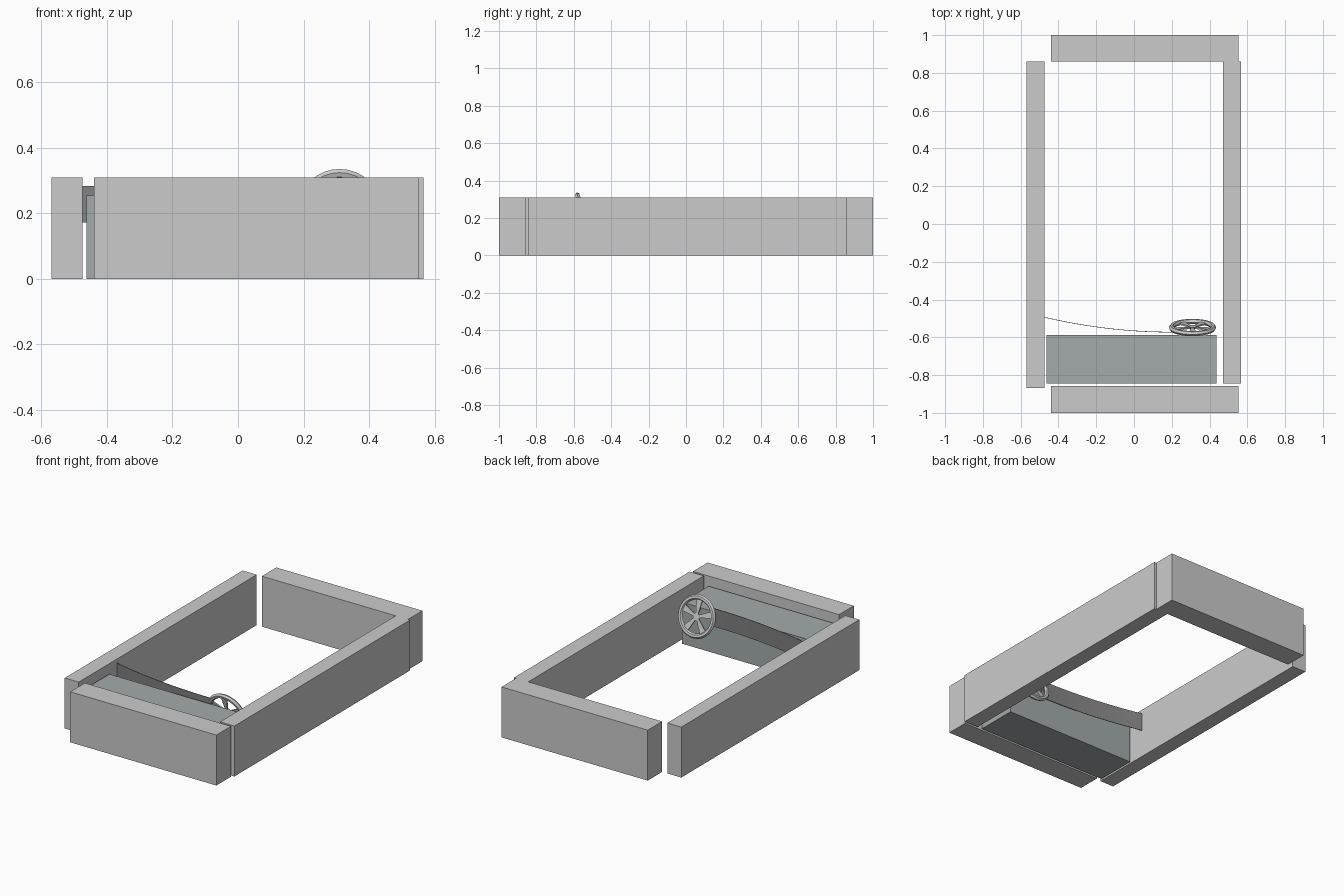
import bpy, bmesh
from math import sin, cos, pi, radians

if "Cube" in bpy.data.objects:
    bpy.data.objects.remove(bpy.data.objects["Cube"])


def material(name, colour):
    m = bpy.data.materials.new(name)
    m.diffuse_color = (*colour, 1)
    m.use_nodes = True
    m.node_tree.nodes["Principled BSDF"].inputs["Base Color"].default_value = m.diffuse_color
    return m


def add_object(name, bm, mat=None):
    bmesh.ops.recalc_face_normals(bm, faces=bm.faces)
    me = bpy.data.meshes.new(name)
    bm.to_mesh(me)
    bm.free()
    ob = bpy.data.objects.new(name, me)
    bpy.context.collection.objects.link(ob)
    if mat:
        me.materials.append(mat)
    return ob


def box(name, x0, x1, y0, y1, z1, mat=None):
    bm = bmesh.new()
    bmesh.ops.create_cube(bm, size=1)
    for v in bm.verts:
        v.co = ((x0 + x1) / 2 + v.co.x * (x1 - x0),
                (y0 + y1) / 2 + v.co.y * (y1 - y0),
                z1 / 2 + v.co.z * z1)
    return add_object(name, bm, mat)


slate = material("slate", (0.37, 0.41, 0.41))
dark = material("dark_grey", (0.22, 0.22, 0.225))
rim_grey = material("rim_grey", (0.6, 0.6, 0.6))

# Enclosing walls
H = 0.31
box("left_wall", -0.57, -0.475, -0.868, 0.86, H)
box("right_wall", 0.47, 0.567, -0.845, 0.86, H)
box("back_wall", -0.44, 0.553, 0.86, 1.0, H)
box("front_wall", -0.44, 0.553, -1.0, -0.858, H)

# Dashboard block
box("dashboard_block", -0.463, 0.438, -0.845, -0.587, 0.255, slate)

# Thin curved dashboard panel
bm = bmesh.new()
previous = None
N = 16
for i in range(N + 1):
    x = -0.475 + 0.695 * i / N
    y = -0.574 + 0.079 * ((0.2 - x) / 0.675) ** 2
    pair = [bm.verts.new((x, y, z)) for z in (0.172, 0.284)]
    if previous:
        bm.faces.new((previous[0], pair[0], pair[1], previous[1]))
    previous = pair
panel = add_object("dashboard_panel", bm, dark)
mod = panel.modifiers.new("thickness", "SOLIDIFY")
mod.thickness = 0.003

# Steering wheel: modelled facing +z, then tipped toward the driver
bm = bmesh.new()
SEG = 32
profile = [(0.125, 0), (0.117, 0.012), (0.103, 0.012),
           (0.095, 0), (0.103, -0.012), (0.117, -0.012)]
rings = [[bm.verts.new((r * cos(2 * pi * i / SEG), r * sin(2 * pi * i / SEG), h))
          for r, h in profile] for i in range(SEG)]
for i in range(SEG):
    a, b = rings[i], rings[(i + 1) % SEG]
    for j in range(6):
        k = (j + 1) % 6
        bm.faces.new((a[j], b[j], b[k], a[k]))
# Hub
bmesh.ops.create_cone(bm, cap_ends=True, segments=16, radius1=0.022,
                      radius2=0.016, depth=0.014)
# Flared spokes
for s in range(5):
    a = pi / 2 + 2 * pi * s / 5
    vs = []
    for h in (-0.004, 0.004):
        for r, w in ((0.014, -0.007), (0.1, -0.02), (0.1, 0.02), (0.014, 0.007)):
            vs.append(bm.verts.new((r * cos(a) - w * sin(a),
                                    r * sin(a) + w * cos(a), h)))
    bm.faces.new(vs[:4])
    bm.faces.new(vs[4:])
    for j in range(4):
        k = (j + 1) % 4
        bm.faces.new((vs[j], vs[k], vs[k + 4], vs[j + 4]))
wheel = add_object("steering_wheel", bm, rim_grey)
wheel.location = (0.31, -0.548, 0.216)
wheel.rotation_euler = (radians(-90 + 17), 0, pi)
wheel.rotation_euler = (radians(90 + 17), 0, 0)
bpy.context.view_layer.objects.active = wheel
wheel.select_set(True)
bpy.ops.object.shade_smooth_by_angle()
